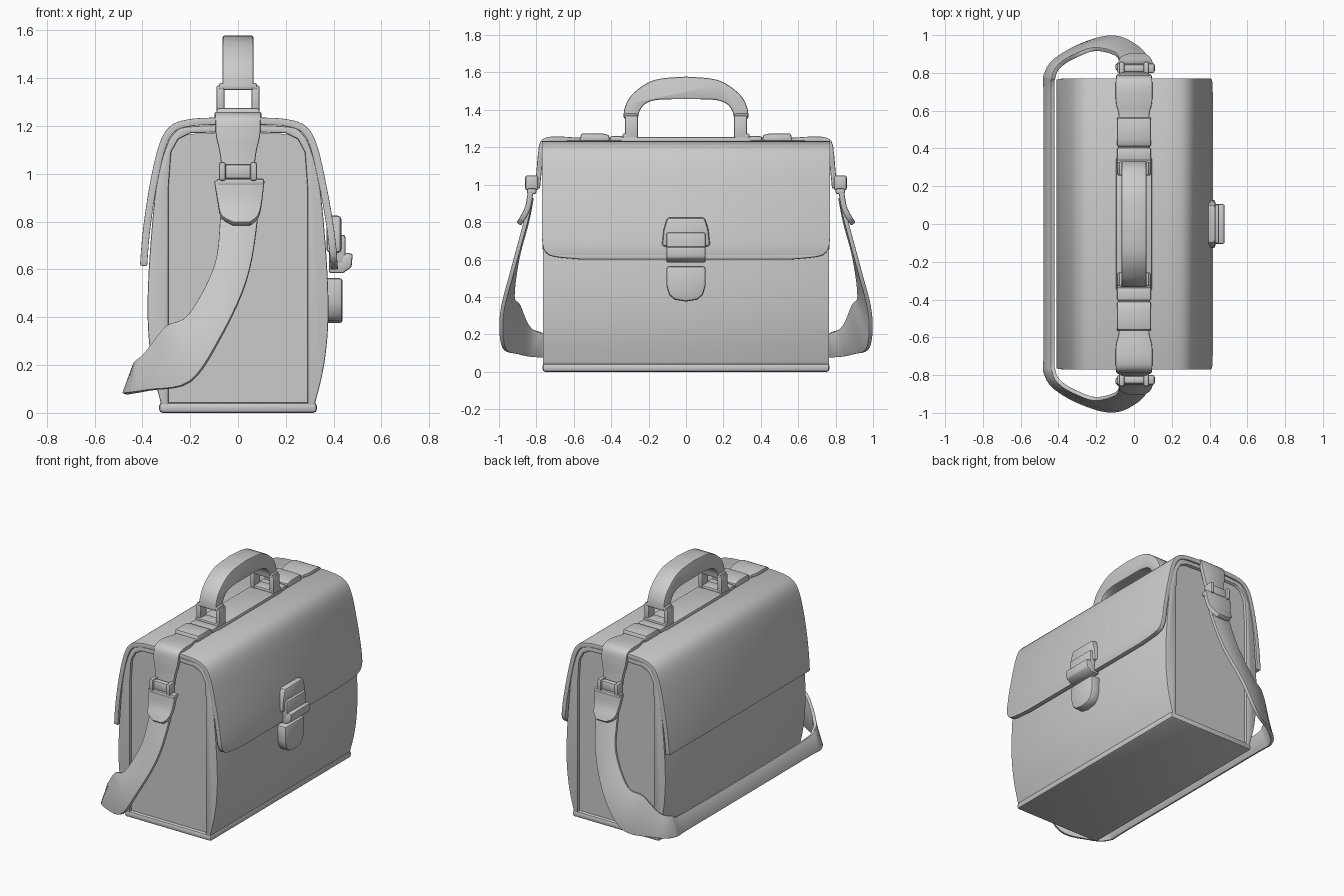
import bpy, bmesh, math
from mathutils import Vector

if "Cube" in bpy.data.objects:
    bpy.data.objects.remove(bpy.data.objects["Cube"])


def spline(pts, n):
    """Catmull-Rom interpolation through tuples of any length."""
    out = []
    for i in range(len(pts) - 1):
        p0, p1 = pts[max(i - 1, 0)], pts[i]
        p2, p3 = pts[i + 1], pts[min(i + 2, len(pts) - 1)]
        for k in range(n):
            t = k / n
            out.append(tuple(
                0.5 * (2 * b + (c - a) * t + (2 * a - 5 * b + 4 * c - d) * t * t
                       + (3 * b - a - 3 * c + d) * t ** 3)
                for a, b, c, d in zip(p0, p1, p2, p3)))
    return out + [tuple(pts[-1])]


def finish(name, bm, thick=0, bevel=0):
    bmesh.ops.recalc_face_normals(bm, faces=bm.faces)
    me = bpy.data.meshes.new(name)
    bm.to_mesh(me)
    bm.free()
    ob = bpy.data.objects.new(name, me)
    bpy.context.collection.objects.link(ob)
    if thick:
        m = ob.modifiers.new("thickness", 'SOLIDIFY')
        m.thickness, m.offset = thick, 0
        m.use_even_offset = True
    if bevel:
        m = ob.modifiers.new("edges", 'BEVEL')
        m.width, m.segments, m.angle_limit = bevel, 2, math.radians(40)
    bpy.ops.object.select_all(action='DESELECT')
    bpy.context.view_layer.objects.active = ob
    ob.select_set(True)
    if ob.modifiers:
        bpy.ops.object.convert(target='MESH')
    bpy.ops.object.shade_smooth_by_angle(angle=math.radians(35))
    return ob


def sheet(name, rows, thick, n=4, bevel=0):
    """Ribbon from rows (ax, ay, az, bx, by, bz) giving its two edges."""
    bm = bmesh.new()
    prev = None
    for r in spline(rows, n):
        cur = [bm.verts.new(r[:3]), bm.verts.new(r[3:])]
        if prev:
            bm.faces.new((prev[0], prev[1], cur[1], cur[0]))
        prev = cur
    return finish(name, bm, thick, bevel)


def prism(name, poly, axis, lo, hi, bevel=0):
    """Outline swept along an axis: 'x' uses (y, z), 'y' uses (x, z)."""
    put = (lambda a, b: (lo, a, b)) if axis == 'x' else (lambda a, b: (a, lo, b))
    step = Vector((hi - lo, 0, 0) if axis == 'x' else (0, hi - lo, 0))
    bm = bmesh.new()
    f = bm.faces.new([bm.verts.new(put(*p)) for p in poly])
    ext = bmesh.ops.extrude_face_region(bm, geom=[f], use_keep_orig=True)
    bmesh.ops.translate(bm, vec=step,
                        verts=[v for v in ext["geom"] if isinstance(v, bmesh.types.BMVert)])
    return finish(name, bm, 0, bevel)


def box(name, c, s, bevel=0.01):
    x, y, z = c
    w, d, h = (v / 2 for v in s)
    return prism(name, [(x - w, z - h), (x + w, z - h), (x + w, z + h), (x - w, z + h)],
                 'y', y - d, y + d, bevel)


def mirrored(half):
    """Half outline at positive first coordinate, completed on the other side."""
    return half + [(-a, b) for a, b in reversed(half) if a > 1e-6]


# Base plate and the gusseted core whose ends sit slightly recessed
box("base_plate", (0, 0, 0.022), (0.66, 1.535, 0.044), 0.015)
prism("body_core", mirrored([(0.31, 0.03), (0.31, 1.05), (0.29, 1.12), (0.24, 1.165), (0.0, 1.175)]),
      'y', -0.745, 0.745)

# Bulging front and back panels, meeting in a rim under the flap
outer = spline([(0.32, 0.03), (0.36, 0.2), (0.378, 0.4), (0.37, 0.65), (0.342, 0.95),
                (0.305, 1.10), (0.268, 1.17), (0.21, 1.197), (0.0, 1.205)], 4)
inner = [(0.0, 1.175), (0.2, 1.17), (0.25, 1.145), (0.28, 1.09), (0.29, 0.95), (0.29, 0.03)]
for s, name in ((1, "front_panel"), (-1, "back_panel")):
    prism(name, [(s * x, z) for x, z in outer + inner], 'y', -0.765, 0.765, 0.006)

# Flap wrapped over the top: (x, z, half length), rounded at the front corners
prof = [(-0.395, 0.615, 0.765), (-0.383, 0.76, 0.768), (-0.355, 0.95, 0.77), (-0.318, 1.11, 0.77),
        (-0.277, 1.185, 0.77), (-0.21, 1.212, 0.77), (-0.1, 1.22, 0.77), (0.1, 1.22, 0.77),
        (0.21, 1.212, 0.77), (0.277, 1.185, 0.77), (0.318, 1.11, 0.77), (0.355, 0.95, 0.77),
        (0.382, 0.8, 0.77), (0.396, 0.69, 0.768), (0.4, 0.64, 0.75), (0.402, 0.615, 0.70),
        (0.403, 0.60, 0.55)]
sheet("flap", [(x, -h, z, x, h, z) for x, z, h in prof], 0.03, 4, 0.006)

# Clasp on the front
prism("clasp_plate", mirrored([(0.13, 0.67), (0.12, 0.76), (0.10, 0.825)]), 'x', 0.37, 0.432, 0.015)
box("clasp_body", (0.415, 0, 0.68), (0.07, 0.21, 0.13), 0.012)
prism("clasp_hook", [(x, z) for x, z in ((0.38, 0.585), (0.44, 0.585), (0.475, 0.61),
                                        (0.48, 0.665), (0.455, 0.67), (0.43, 0.65), (0.38, 0.66))],
      'y', -0.105, 0.105, 0.008)
prism("clasp_tongue", mirrored([(0.105, 0.565), (0.105, 0.46), (0.09, 0.41), (0.06, 0.385), (0.0, 0.375)]),
      'x', 0.36, 0.438, 0.015)

# Arched carrying handle
arch_out = [(0.335, 1.355), (0.325, 1.42), (0.28, 1.49), (0.17, 1.56), (0.0, 1.578)]
arch_in = [(0.257, 1.355), (0.245, 1.40), (0.21, 1.437), (0.14, 1.455), (0.0, 1.457)]
a, b = spline(arch_out, 4), spline(arch_in, 4)
poly = a + [(-y, z) for y, z in a[-2::-1]] + [(-y, z) for y, z in b] + b[-2::-1]
prism("handle_grip", poly, 'x', -0.065, 0.065, 0.018)
box("handle_base", (0, 0, 1.24), (0.19, 0.70, 0.03), 0.008)

for s, side in ((1, "back_end"), (-1, "front_end")):
    # Handle loop: two posts, foot bar and head bar
    for k, which in ((1, "a"), (-1, "b")):
        box(f"handle_post_{which}_{side}", (k * 0.073, s * 0.292, 1.305), (0.034, 0.07, 0.13), 0.008)
    box(f"handle_foot_{side}", (0, s * 0.30, 1.258), (0.18, 0.08, 0.03), 0.008)
    box(f"handle_head_{side}", (0, s * 0.294, 1.365), (0.16, 0.075, 0.03), 0.01)
    box(f"handle_tab_{side}", (0, s * 0.37, 1.245), (0.18, 0.07, 0.03), 0.008)

    # Raised keeper on the top strip
    prism(f"top_keeper_{side}", [(s * y, z) for y, z in ((0.41, 1.23), (0.41, 1.265), (0.45, 1.275),
                                                       (0.56, 1.275), (0.57, 1.23))],
          'x', -0.09, 0.09, 0.01)

    # Strip running over the top edge and down the end panel
    path = [(0.40, 1.238, 0.08), (0.57, 1.238, 0.08), (0.64, 1.242, 0.095), (0.72, 1.243, 0.098),
            (0.765, 1.225, 0.095), (0.778, 1.16, 0.092), (0.785, 1.08, 0.075), (0.795, 0.98, 0.065)]
    sheet(f"end_strip_{side}", [(-h, s * y, z, h, s * y, z) for y, z, h in path], 0.028, 4, 0.006)

    # Strap buckle with two lugs and pin
    box(f"buckle_bar_{side}", (0.01, s * 0.825, 0.965), (0.20, 0.05, 0.03), 0.01)
    for k, which in ((1, "a"), (-1, "b")):
        box(f"buckle_lug_{which}_{side}", (k * 0.065, s * 0.825, 1.01), (0.03, 0.07, 0.08), 0.012)
    box(f"buckle_pin_{side}", (0, s * 0.825, 1.01), (0.12, 0.04, 0.06), 0.01)

    # Tapered leather tail below the buckle
    tail = [(-0.1, 0.11, 0.83, 0.97), (-0.085, 0.10, 0.845, 0.88),
            (-0.07, 0.085, 0.875, 0.82), (-0.02, 0.05, 0.895, 0.79)]
    sheet(f"strap_tail_{side}", [(l, s * y, z, r, s * y, z) for l, r, y, z in tail], 0.03, 3, 0.006)

# Shoulder strap draped from both ends around the back, where it narrows
half = [(-0.07, 0.825, 0.93, 0.08, 0.825, 0.93), (-0.075, 0.85, 0.80, 0.08, 0.86, 0.79),
        (-0.10, 0.90, 0.61, 0.035, 0.925, 0.55), (-0.205, 0.925, 0.41, -0.075, 0.985, 0.31),
        (-0.30, 0.895, 0.36, -0.20, 0.975, 0.13), (-0.385, 0.845, 0.25, -0.37, 0.90, 0.095),
        (-0.425, 0.775, 0.21, -0.465, 0.80, 0.08), (-0.43, 0.6, 0.18, -0.47, 0.6, 0.08)]
rows = half + [(p[0], -p[1], p[2], p[3], -p[4], p[5]) for p in reversed(half)]
sheet("shoulder_strap", rows, 0.022, 5, 0.004)
